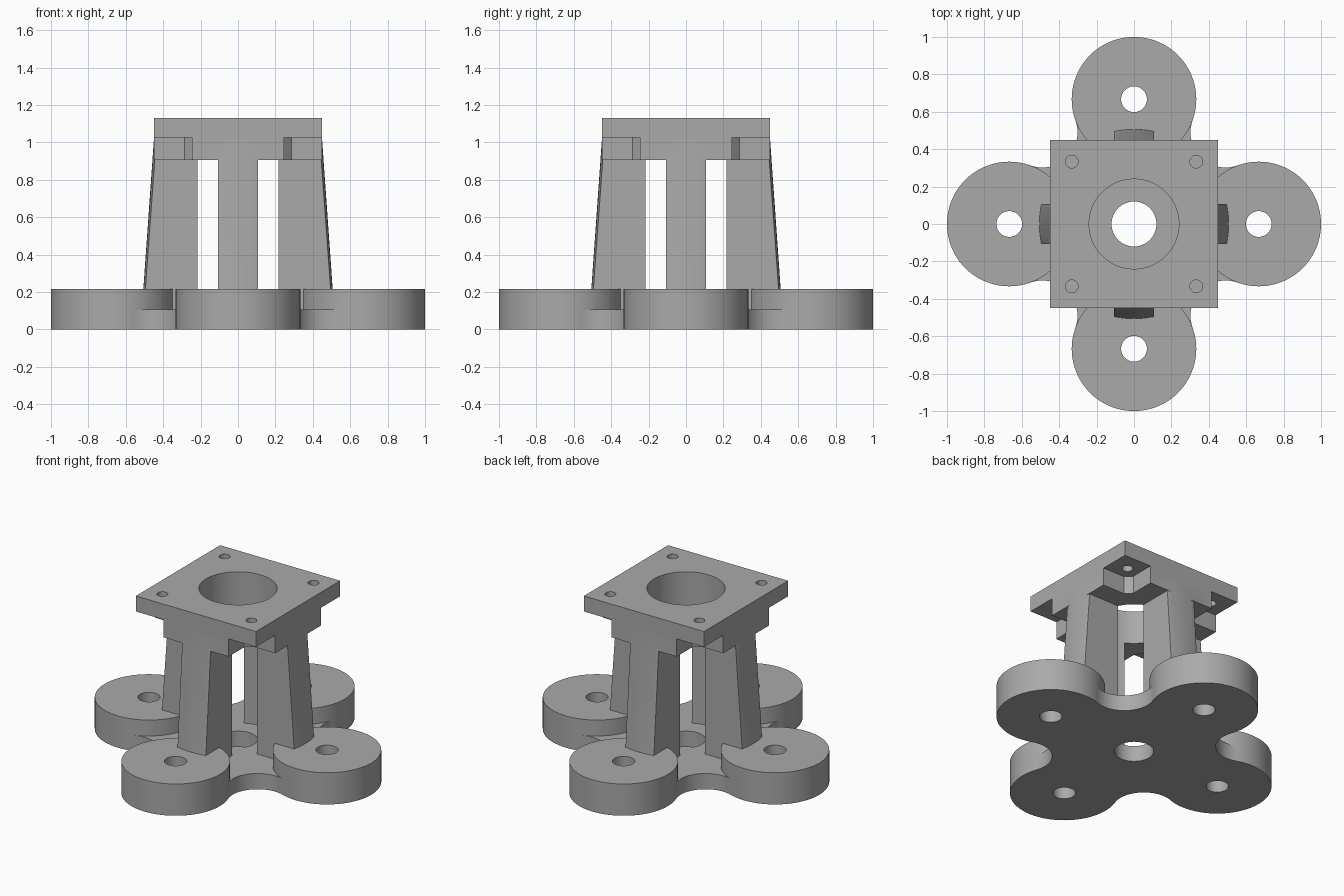
import bpy, bmesh, math

if "Cube" in bpy.data.objects:
    bpy.data.objects.remove(bpy.data.objects["Cube"])

grey = bpy.data.materials.new("plain_grey")
grey.diffuse_color = (0.4, 0.4, 0.4, 1)
grey.use_nodes = True
grey.node_tree.nodes["Principled BSDF"].inputs["Base Color"].default_value = grey.diffuse_color

DISC_R, DISC_C = 0.333, 0.667
BASE_H, WEB_H = 0.215, 0.107
COLLAR_Z, PLATE_Z, TOP_Z = 0.905, 1.025, 1.13


def loft(name, low, high, z0, z1):
    """Solid between two outlines with equal point counts."""
    bm = bmesh.new()
    a = [bm.verts.new((x, y, z0)) for x, y in low]
    b = [bm.verts.new((x, y, z1)) for x, y in high]
    n = len(a)
    bm.faces.new(a[::-1])
    bm.faces.new(b)
    for i in range(n):
        j = (i + 1) % n
        bm.faces.new((a[i], a[j], b[j], b[i]))
    bmesh.ops.recalc_face_normals(bm, faces=bm.faces)
    me = bpy.data.meshes.new(name)
    bm.to_mesh(me)
    bm.free()
    me.materials.append(grey)
    ob = bpy.data.objects.new(name, me)
    bpy.context.collection.objects.link(ob)
    return ob


def prism(name, pts, z0, z1):
    return loft(name, pts, pts, z0, z1)


def circle(cx, cy, r, n):
    return [(cx + r * math.cos(2 * math.pi * i / n), cy + r * math.sin(2 * math.pi * i / n))
            for i in range(n)]


def turn(pts, k):
    """Rotate an outline by k quarter turns."""
    for _ in range(k):
        pts = [(-y, x) for x, y in pts]
    return pts


def combine(body, part, op):
    """Apply a boolean and drop the operand."""
    mod = body.modifiers.new(op, 'BOOLEAN')
    mod.operation, mod.solver, mod.object = op, 'EXACT', part
    dg = bpy.context.evaluated_depsgraph_get()
    me = bpy.data.meshes.new_from_object(body.evaluated_get(dg))
    body.modifiers.clear()
    body.data = me
    bpy.data.objects.remove(part)


# Base web: concave fillets tangent to neighbouring discs
c = 0.49
dist = math.hypot(c - DISC_C, c)
fr = dist - DISC_R
a0 = math.atan2(-c, DISC_C - c)
a1 = math.atan2(DISC_C - c, -c) - 2 * math.pi
web = []
for k in range(4):
    arc = [(c + fr * math.cos(a0 + (a1 - a0) * i / 24), c + fr * math.sin(a0 + (a1 - a0) * i / 24))
           for i in range(25)]
    web += turn([(DISC_C, 0)] + arc, k)
stand = prism("mounting_stand", web, 0, WEB_H)

# Foot discs
for k in range(4):
    combine(stand, prism("foot_disc", turn(circle(DISC_C, 0, DISC_R, 96), k), 0, BASE_H), 'UNION')


# Tapered legs with a conical outer face
def leg_outline(r, half=0.106, n=8):
    ys = [-half + 2 * half * i / n for i in range(n + 1)]
    return [(0.15, -half)] + [(math.sqrt(r * r - y * y), y) for y in ys] + [(0.15, half)]


for k in range(4):
    leg = loft("leg", turn(leg_outline(0.518), k), turn(leg_outline(0.4486), k), 0.05, 1.03)
    combine(stand, leg, 'UNION')

# Collar with notched, chamfered corners
collar = []
for k in range(4):
    collar += turn([(0.45, 0.245), (0.285, 0.245), (0.245, 0.285), (0.245, 0.45)], k)
combine(stand, prism("collar", collar, COLLAR_Z, 1.08), 'UNION')

# Square top plate
square = [(-0.45, -0.45), (0.45, -0.45), (0.45, 0.45), (-0.45, 0.45)]
combine(stand, prism("top_plate", square, PLATE_Z, TOP_Z), 'UNION')

# Main bore, drain hole, foot holes and screw holes
combine(stand, prism("bore", circle(0, 0, 0.24, 96), WEB_H, 1.3), 'DIFFERENCE')
combine(stand, prism("drain_hole", circle(0, 0, 0.12, 64), -0.1, 0.3), 'DIFFERENCE')
for k in range(4):
    combine(stand, prism("foot_hole", turn(circle(DISC_C, 0, 0.069, 48), k), -0.1, 0.4), 'DIFFERENCE')
    combine(stand, prism("screw_hole", turn(circle(0.333, 0.333, 0.034, 32), k), 0.95, 1.3), 'DIFFERENCE')

# Smooth curved walls, keep hard edges
bpy.context.view_layer.objects.active = stand
stand.select_set(True)
bpy.ops.object.shade_smooth_by_angle(angle=math.radians(25))
